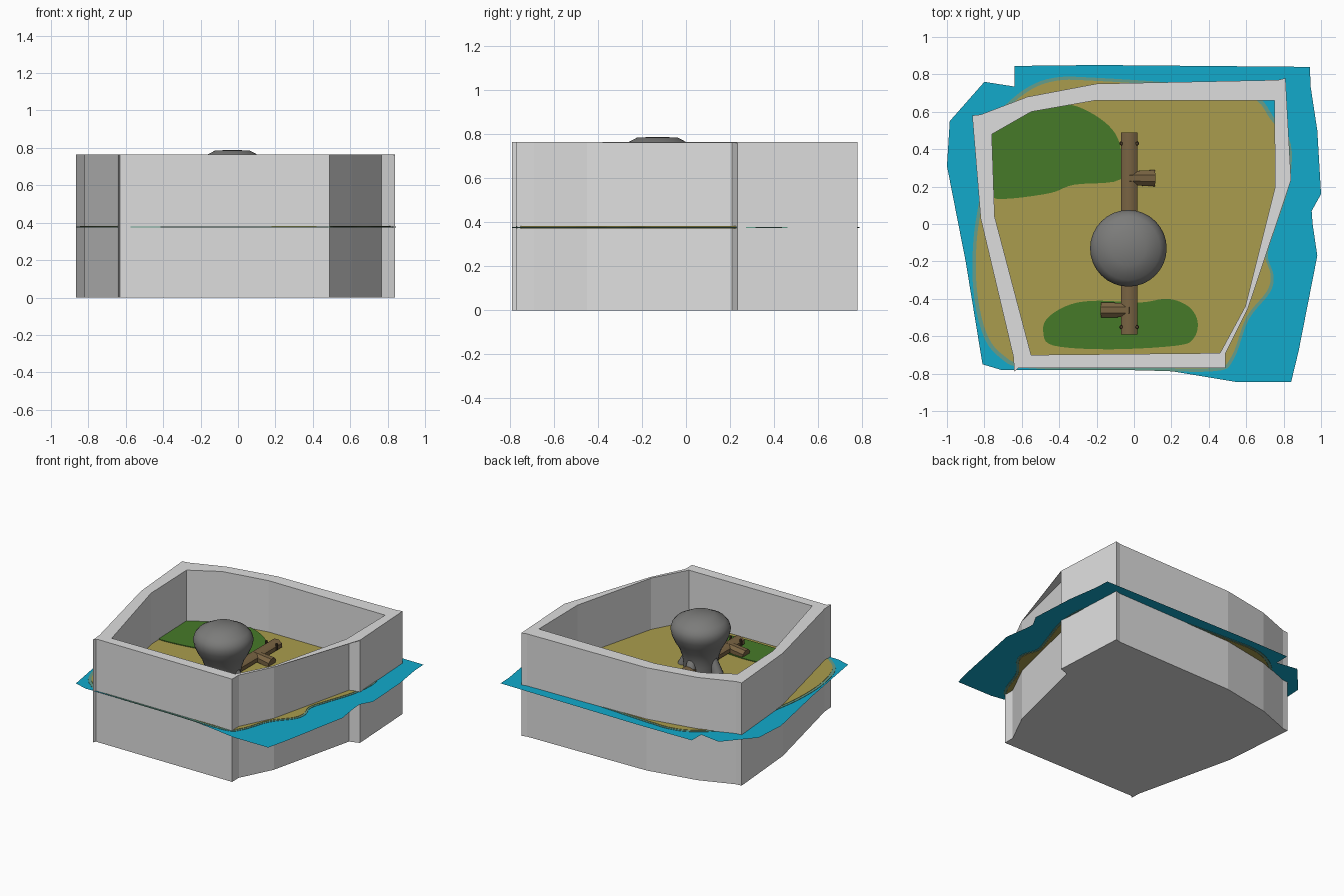
import bpy, bmesh, math
from mathutils import Vector, Matrix

if "Cube" in bpy.data.objects:
    bpy.data.objects.remove(bpy.data.objects["Cube"])


def mat(name, r, g, b):
    m = bpy.data.materials.new(name)
    m.diffuse_color = (r, g, b, 1)
    m.use_nodes = True
    m.node_tree.nodes["Principled BSDF"].inputs["Base Color"].default_value = m.diffuse_color
    return m


WALL = mat("wall grey", .73, .73, .73)
WATER = mat("water blue", .006, .40, .60)
WET = mat("wet sand", .13, .34, .26)
SAND = mat("sand", .40, .335, .075)
GREEN = mat("grass green", .062, .195, .022)
STONE = mat("stone grey", .2, .2, .195)
BROWN = mat("wood brown", .19, .125, .055)
DARK = mat("dark wood", .07, .045, .022)


def finish(name, bm, material, smooth=False):
    bmesh.ops.remove_doubles(bm, verts=bm.verts, dist=1e-4)
    bmesh.ops.recalc_face_normals(bm, faces=bm.faces)
    me = bpy.data.meshes.new(name)
    bm.to_mesh(me)
    bm.free()
    me.materials.append(material)
    ob = bpy.data.objects.new(name, me)
    bpy.context.collection.objects.link(ob)
    if smooth:
        bpy.ops.object.select_all(action='DESELECT')
        ob.select_set(True)
        bpy.context.view_layer.objects.active = ob
        bpy.ops.object.shade_smooth_by_angle(angle=math.radians(40))
    return ob


def rounded(pts, n=5):
    """Closed smooth curve through the given points."""
    out, k = [], len(pts)
    for i in range(k):
        a, b, c, d = (Vector(pts[(i + j) % k]) for j in (-1, 0, 1, 2))
        for s in range(n):
            t = s / n
            out.append(.5 * (2 * b + (c - a) * t + (2 * a - 5 * b + 4 * c - d) * t ** 2
                             + (3 * b - a - 3 * c + d) * t ** 3))
    return out


def plate(name, pts, z0, z1, material):
    bm = bmesh.new()
    f = bm.faces.new([bm.verts.new((p[0], p[1], z0)) for p in pts])
    if z1 > z0:
        new = bmesh.ops.extrude_face_region(bm, geom=[f], use_keep_orig=True)["geom"]
        for v in new:
            if isinstance(v, bmesh.types.BMVert):
                v.co.z = z1
    bmesh.ops.triangulate(bm, faces=[f for f in bm.faces if len(f.verts) > 4])
    return finish(name, bm, material)


def tube(name, a, b, r0, r1, material, sides=12, squash=1):
    a, b = Vector(a), Vector(b)
    bm = bmesh.new()
    bmesh.ops.create_cone(bm, cap_ends=True, segments=sides, radius1=r0, radius2=r1,
                          depth=(b - a).length)
    bm.transform(Matrix.Rotation(math.pi / sides, 4, 'Z'))
    bm.transform((b - a).to_track_quat('Z', 'Y').to_matrix().to_4x4())
    bm.transform(Matrix.Diagonal((1, 1, squash, 1)))
    bm.transform(Matrix.Translation((a + b) / 2))
    return finish(name, bm, material, True)


# enclosure wall: paired outer and inner outline points
H = .765
pairs = [((-.64, -.79), (-.55, -.70)), ((-.63, -.77), (-.55, -.70)), ((.49, -.77), (.46, -.69)),
         ((.49, -.69), (.46, -.69)), ((.61, -.45), (.595, -.44)), ((.767, .21), (.755, .20)),
         ((.84, .235), (.755, .20)), ((.81, .78), (.75, .66)), ((.77, .77), (.75, .66)),
         ((-.2, .75), (-.21, .66)), ((-.57, .68), (-.55, .60)), ((-.82, .585), (-.76, .48)),
         ((-.865, .58), (-.76, .48)), ((-.82, .03), (-.745, .04)), ((-.645, -.71), (-.55, -.70))]
bm = bmesh.new()
rings = [[bm.verts.new((*p[side], z)) for p in pairs]
         for side, z in ((0, 0), (0, H), (1, H), (1, .005))]
n = len(pairs)
for lo, hi in zip(rings, rings[1:]):
    for i in range(n):
        j = (i + 1) % n
        bm.faces.new((lo[i], lo[j], hi[j], hi[i]))
caps = [bm.faces.new(rings[0]), bm.faces.new(rings[3])]
bmesh.ops.triangulate(bm, faces=caps)
finish("enclosure_wall", bm, WALL)
plate("wall_rim_corner", [(.84, .235), (.767, .21), (.61, -.45)], H - .003, H, WALL)

# water sheet passing through the wall
plate("water_sheet", [(-.64, .845), (-.2, .85), (.94, .84), (.945, .73), (.98, .5), (1, .16),
                      (.95, .07), (.955, 0), (.98, -.17), (.88, -.68), (.84, -.845), (.55, -.845),
                      (.16, -.78), (-.71, -.78), (-.81, -.75), (-.9, -.2), (-1, .31),
                      (-.985, .55), (-.8, .76), (-.64, .735)], .378, .378, WATER)

# sandy island with a wet fringe
shore = rounded([(-.84, -.08), (-.84, -.35), (-.79, -.58), (-.7, -.70), (-.55, -.755), (0, -.765),
                 (.42, -.77), (.52, -.71), (.6, -.5), (.71, -.36), (.73, -.27), (.70, -.16),
                 (.74, -.02), (.81, .2), (.82, .42), (.73, .56), (.62, .68), (.3, .73), (-.2, .765),
                 (-.42, .765), (-.58, .70), (-.74, .55), (-.8, .42), (-.8, .2)])
plate("wet_fringe", [p * 1.022 for p in shore], .375, .3805, WET)
plate("sand_island", shore, .373, .383, SAND)

# grass patches
plate("grass_back", rounded([(-.76, .155), (-.68, .135), (-.45, .165), (-.32, .21), (-.07, .24),
                             (-.07, .4), (-.12, .51), (-.24, .60), (-.37, .64), (-.55, .61),
                             (-.75, .5), (-.77, .3)]), .382, .388, GREEN)
plate("grass_front", rounded([(-.34, -.43), (-.19, -.41), (.03, -.42), (.18, -.4), (.29, -.44),
                              (.34, -.52), (.32, -.61), (.23, -.65), (-.13, -.67), (-.43, -.65),
                              (-.485, -.58), (-.46, -.5)]), .382, .388, GREEN)

# fallen log with side stubs and end knots
tube("log", (-.025, -.59, .41), (-.025, .49, .41), .047, .047, BROWN, 8, .8)
tube("stub_back", (-.03, .245, .415), (.108, .245, .392), .04, .047, BROWN, 8, .9)
tube("stub_front", (-.02, -.46, .415), (-.173, -.46, .392), .04, .044, BROWN, 8, .9)
for y in (.43, -.55):
    for x in (-.067, .017):
        tube("log_knot", (x, y, .40), (x, y, .445), .011, .009, DARK, 8)

# bulbous boulder on a narrower base
profile = [(0, .37), (.115, .37), (.118, .43), (.125, .48), (.145, .54), (.175, .59), (.197, .64),
           (.205, .68), (.195, .715), (.17, .745), (.13, .766), (.092, .786), (0, .789)]
bm = bmesh.new()
edges = []
vs = [bm.verts.new((r, 0, z)) for r, z in profile]
edges = [bm.edges.new(e) for e in zip(vs, vs[1:])]
bmesh.ops.spin(bm, geom=vs + edges, cent=(0, 0, 0), axis=(0, 0, 1), angle=2 * math.pi,
               steps=32, use_duplicate=False)
bm.transform(Matrix.Translation((-.03, -.13, 0)))
finish("boulder", bm, STONE, True)

# feet flaring from the boulder base
for k in range(4):
    d = Vector((math.cos(k * math.pi / 2), math.sin(k * math.pi / 2), 0))
    c = Vector((-.03, -.13, 0))
    tube("boulder_foot", c + d * .14 + Vector((0, 0, .37)), c + d * .085 + Vector((0, 0, .5)),
         .042, .03, STONE, 10)
